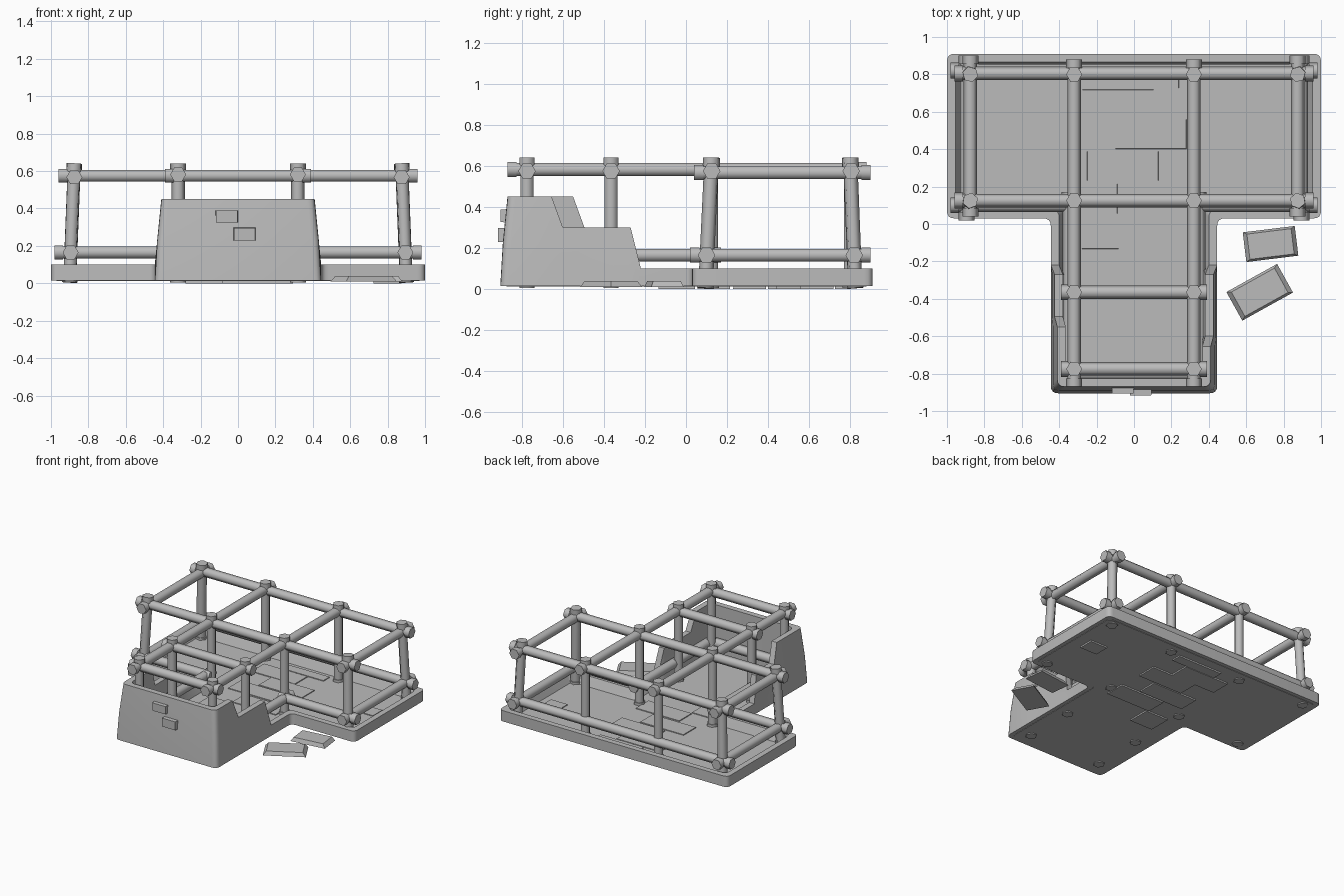
import bpy, bmesh, math
from mathutils import Vector, Matrix

if "Cube" in bpy.data.objects:
    bpy.data.objects.remove(bpy.data.objects["Cube"])

stone = bpy.data.materials.new("stone_grey")
stone.use_nodes = True
GREY = (0.5, 0.5, 0.5, 1)
stone.diffuse_color = GREY
stone.node_tree.nodes["Principled BSDF"].inputs["Base Color"].default_value = GREY


def finish(name, bm, angle=35):
    """Turn a bmesh into a shaded object."""
    bmesh.ops.recalc_face_normals(bm, faces=bm.faces)
    mesh = bpy.data.meshes.new(name)
    bm.to_mesh(mesh)
    bm.free()
    mesh.materials.append(stone)
    obj = bpy.data.objects.new(name, mesh)
    bpy.context.collection.objects.link(obj)
    bpy.ops.object.select_all(action='DESELECT')
    obj.select_set(True)
    bpy.context.view_layer.objects.active = obj
    bpy.ops.object.shade_smooth_by_angle(angle=math.radians(angle))
    return obj


# T-shaped outline: x, y, outward signs, wall height
LOW, MID, HIGH = 0.1, 0.3, 0.45
W, FRONT, NECK, BACK = 0.445, -0.905, 0.03, 0.91


def side(s, drop):
    """One side of the stem, running from the front to the wide part."""
    return [(s * W, FRONT, s, -1, HIGH),
            (s * W, drop, s, 0, HIGH), (s * W, drop + 0.055, s, 0, MID),
            (s * W, -0.27, s, 0, MID), (s * W, -0.22, s, 0, LOW),
            (s * W, NECK, s, -1, LOW), (s, NECK, s, -1, LOW), (s, BACK, s, 1, LOW)]


PLAN = side(1, -0.655) + side(-1, -0.55)[::-1]


def outline(inset):
    """Rounded plan, moved inward by inset(height)."""
    pts = []
    for x, y, sx, sy, h in PLAN:
        d = inset(h)
        pts.append((Vector((x - sx * d, y - sy * d, 0)), sy != 0, h))
    out = []
    for i, (p, corner, h) in enumerate(pts):
        if not corner:
            out.append((p, h))
            continue
        a = p + (pts[i - 1][0] - p).normalized() * 0.04
        b = p + (pts[(i + 1) % len(pts)][0] - p).normalized() * 0.04
        for k in range(5):
            t = k / 4
            out.append((a * (1 - t) ** 2 + p * 2 * t * (1 - t) + b * t * t, h))
    return out


def taper(h):
    return (h - LOW) * 0.1


# Broken outer wall: stacked rings joined into a closed band
bm = bmesh.new()
SECTION = [(lambda h: 0, lambda h: 0.015),
           (lambda h: taper(h) * 0.35, lambda h: h * 0.5),
           (lambda h: taper(h), lambda h: h),
           (lambda h: taper(h) + 0.045, lambda h: h),
           (lambda h: 0.08, lambda h: 0.015)]
rings = [[bm.verts.new((p.x, p.y, z(h))) for p, h in outline(d)] for d, z in SECTION]
for j, ring in enumerate(rings):
    nxt = rings[(j + 1) % len(rings)]
    for i in range(len(ring)):
        k = (i + 1) % len(ring)
        bm.faces.new((ring[i], ring[k], nxt[k], nxt[i]))
finish("outer_wall", bm)

# Floor slab
bm = bmesh.new()
floor = bm.faces.new([bm.verts.new((p.x, p.y, 0.012)) for p, h in outline(lambda h: 0.03)])
grown = bmesh.ops.extrude_face_region(bm, geom=[floor])["geom"]
bmesh.ops.translate(bm, vec=(0, 0, 0.018),
                    verts=[v for v in grown if isinstance(v, bmesh.types.BMVert)])
finish("floor_slab", bm)


def beam(name, start, end, r=0.036, cap=0.045):
    """Six-sided log with slightly thicker ends."""
    a, b = Vector(start), Vector(end)
    length = (b - a).length
    turn = Matrix.Translation(a) @ (b - a).to_track_quat('Z', 'Y').to_matrix().to_4x4()
    bm = bmesh.new()
    rings = []
    thick = r * 1.18
    for z, rad in ((0, thick), (cap, thick), (cap, r),
                   (length - cap, r), (length - cap, thick), (length, thick)):
        rings.append([bm.verts.new(turn @ Vector((rad * math.cos(k * math.pi / 3),
                                                  rad * math.sin(k * math.pi / 3), z)))
                      for k in range(6)])
    for lower, upper in zip(rings, rings[1:]):
        for k in range(6):
            m = (k + 1) % 6
            bm.faces.new((lower[k], lower[m], upper[m], upper[k]))
    bm.faces.new(rings[0])
    bm.faces.new(rings[-1])
    finish(name, bm, 65)


UP, DOWN, TOP = 0.575, 0.165, 0.64
for s, label in ((1, "left"), (-1, "right")):
    # Posts: the outer corners lean inward
    beam(f"{label}_front_corner_post", (s * 0.9, 0.095, 0.005), (s * 0.875, 0.125, TOP))
    beam(f"{label}_back_corner_post", (s * 0.9, 0.825, 0.005), (s * 0.875, 0.8, TOP))
    for n, y in enumerate((-0.775, -0.365, 0.125, 0.8)):
        beam(f"{label}_inner_post_{n}", (s * 0.32, y, 0.005), (s * 0.32, y, TOP))
    # Rails running front to back
    beam(f"{label}_end_top_rail", (s * 0.875, 0.04, 0.567), (s * 0.875, 0.9, 0.567))
    beam(f"{label}_end_low_rail", (s * 0.895, 0.02, DOWN), (s * 0.895, 0.9, DOWN))
    beam(f"{label}_inner_top_rail", (s * 0.32, -0.87, 0.582), (s * 0.32, 0.88, 0.582))
    beam(f"{label}_stem_low_rail", (s * 0.345, -0.85, DOWN), (s * 0.345, 0.17, DOWN))
    beam(f"{label}_front_low_rail", (s * 0.3, 0.1, DOWN), (s * 0.98, 0.1, DOWN))

# Rails running across
for name, y, half, z in (("front_top_cross_rail", -0.775, 0.39, UP),
                         ("stem_top_cross_rail", -0.365, 0.39, UP),
                         ("middle_top_cross_rail", 0.125, 0.96, UP),
                         ("back_top_cross_rail", 0.805, 0.96, UP),
                         ("back_low_cross_rail", 0.82, 0.98, DOWN),
                         ("front_low_cross_rail", -0.8, 0.36, DOWN)):
    beam(name, (-half, y, z), (half, y, z))


def brick(name, loc, size, spin=0, tilt=0, shrink=0.85):
    """Flat stone whose upper face is a little smaller."""
    bm = bmesh.new()
    bmesh.ops.create_cube(bm, size=1)
    for v in bm.verts:
        k = shrink if v.co.z > 0 else 1
        v.co = Vector((v.co.x * size[0] * k, v.co.y * size[1] * k, v.co.z * size[2]))
    turn = Matrix.Rotation(math.radians(spin), 4, 'Z') @ Matrix.Rotation(math.radians(tilt), 4, 'X')
    bm.transform(Matrix.Translation(loc) @ turn)
    finish(name, bm, 50)


# Paving stones showing through the floor
for n, (x, y, w, d) in enumerate(((0.05, 0.765, 0.39, 0.08), (-0.085, 0.64, 0.39, 0.16),
                                  (0.09, 0.48, 0.39, 0.16), (-0.06, 0.31, 0.39, 0.16),
                                  (0.1, 0.135, 0.39, 0.16), (-0.18, -0.045, 0.2, 0.18),
                                  (0.8, 0.5, 0.15, 0.12))):
    brick(f"paving_stone_{n}", (x, y, 0.018), (w, d, 0.036), shrink=0.97)

# Fallen stones beside the stem
brick("fallen_stone_near", (0.73, -0.107, 0.024), (0.28, 0.16, 0.03), 7)
brick("fallen_stone_far", (0.672, -0.365, 0.024), (0.31, 0.175, 0.03), 29)

# Stones standing proud of the front wall
brick("upper_wall_stone", (-0.06, -0.885, 0.357), (0.12, 0.065, 0.04), 0, 90, 0.95)
brick("lower_wall_stone", (0.035, -0.894, 0.263), (0.12, 0.07, 0.045), 0, 90, 0.95)
